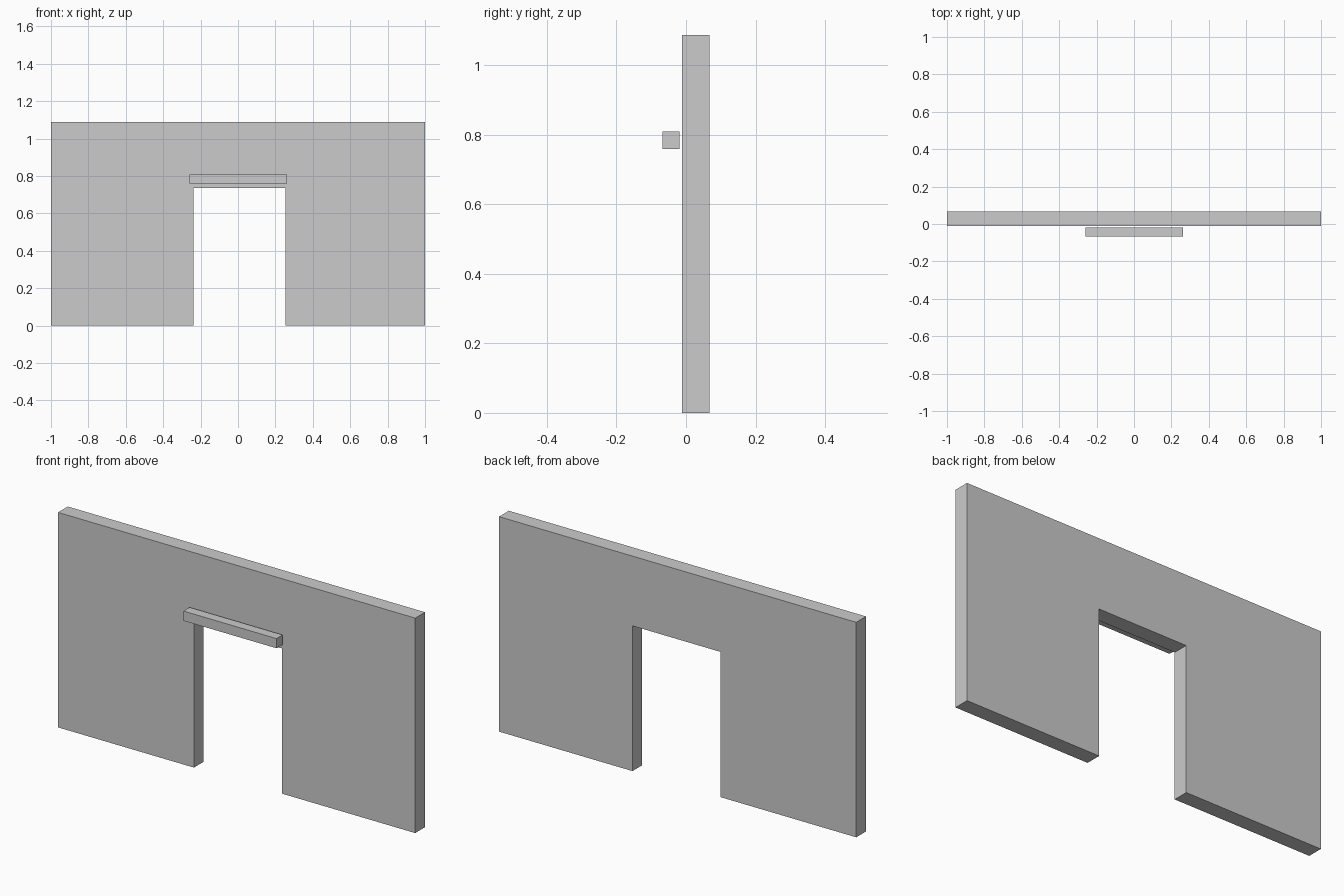
import bpy, bmesh

if "Cube" in bpy.data.objects:
    bpy.data.objects.remove(bpy.data.objects["Cube"])


def extrude_profile(name, profile, y_front, y_back):
    """Extrude a front-view (x, z) outline from y_front to y_back."""
    bm = bmesh.new()
    face = bm.faces.new([bm.verts.new((x, y_front, z)) for x, z in profile])
    new = bmesh.ops.extrude_face_region(bm, geom=[face])["geom"]
    verts = [v for v in new if isinstance(v, bmesh.types.BMVert)]
    bmesh.ops.translate(bm, verts=verts, vec=(0, y_back - y_front, 0))
    bmesh.ops.recalc_face_normals(bm, faces=bm.faces)
    mesh = bpy.data.meshes.new(name)
    bm.to_mesh(mesh)
    bm.free()
    obj = bpy.data.objects.new(name, mesh)
    bpy.context.collection.objects.link(obj)
    return obj


# Wall with a doorway open at the floor
left, right, door_top, wall_top = -0.239, 0.253, 0.735, 1.088
extrude_profile("wall", [(-1, 0), (left, 0), (left, door_top), (right, door_top),
                         (right, 0), (1, 0), (1, wall_top), (-1, wall_top)],
                -0.011, 0.067)

# Lintel bar floating just in front of the wall
extrude_profile("lintel", [(-0.258, 0.76), (0.263, 0.76),
                           (0.263, 0.809), (-0.258, 0.809)],
                -0.068, -0.019)
